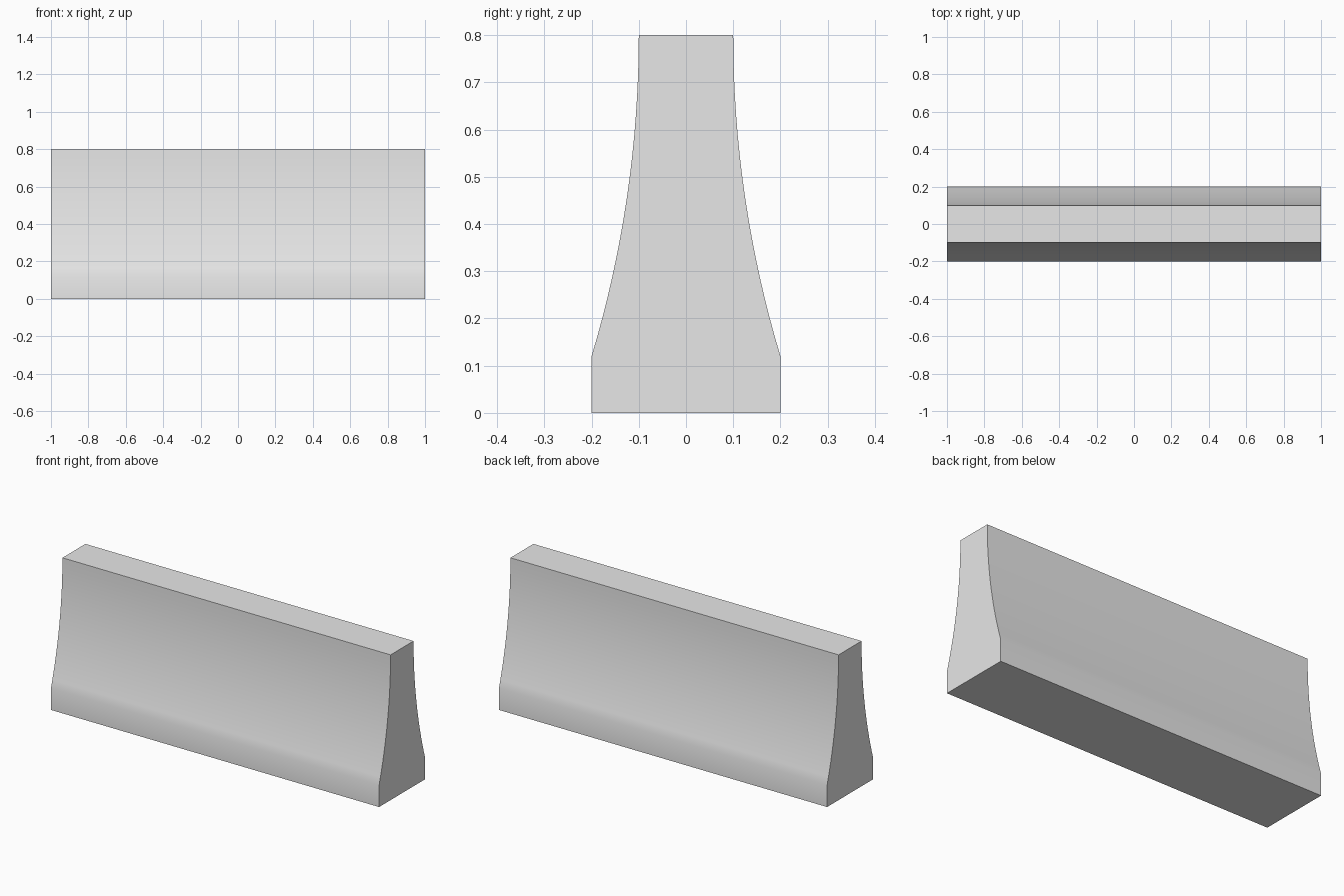
import bpy
import bmesh
import math

cube = bpy.data.objects.get("Cube")
if cube:
    bpy.data.objects.remove(cube, do_unlink=True)

LENGTH, HEIGHT = 2.0, 0.8
BASE_HALF, TOP_HALF, KERB = 0.2, 0.1, 0.12
STEPS = 16

# Concrete material
concrete = bpy.data.materials.new("concrete_grey")
concrete.use_nodes = True
colour = (0.8, 0.8, 0.8, 1)
concrete.diffuse_color = colour
concrete.node_tree.nodes["Principled BSDF"].inputs["Base Color"].default_value = colour

# Half profile: upright kerb, then a concave arc ending vertical at the top
rise, inset = HEIGHT - KERB, BASE_HALF - TOP_HALF
radius = (rise ** 2 + inset ** 2) / (2 * inset)
sweep = math.asin(rise / radius)
half = [(BASE_HALF, 0)]
for i in range(STEPS + 1):
    a = sweep * (1 - i / STEPS)
    half.append((TOP_HALF + radius * (1 - math.cos(a)), HEIGHT - radius * math.sin(a)))
profile = half + [(-y, z) for y, z in reversed(half)]

# Barrier body: extrude the mirrored profile along x
bm = bmesh.new()
end = bm.faces.new([bm.verts.new((-LENGTH / 2, y, z)) for y, z in profile])
extruded = bmesh.ops.extrude_face_region(bm, geom=[end], use_keep_orig=True)
moved = [v for v in extruded["geom"] if isinstance(v, bmesh.types.BMVert)]
bmesh.ops.translate(bm, verts=moved, vec=(LENGTH, 0, 0))
bmesh.ops.recalc_face_normals(bm, faces=bm.faces)
mesh = bpy.data.meshes.new("barrier_body")
bm.to_mesh(mesh)
bm.free()
mesh.materials.append(concrete)
body = bpy.data.objects.new("barrier_body", mesh)
bpy.context.collection.objects.link(body)

# Smooth the curved sides, keep the square edges sharp
bpy.ops.object.select_all(action="DESELECT")
body.select_set(True)
bpy.context.view_layer.objects.active = body
bpy.ops.object.shade_smooth_by_angle(angle=math.radians(30))
